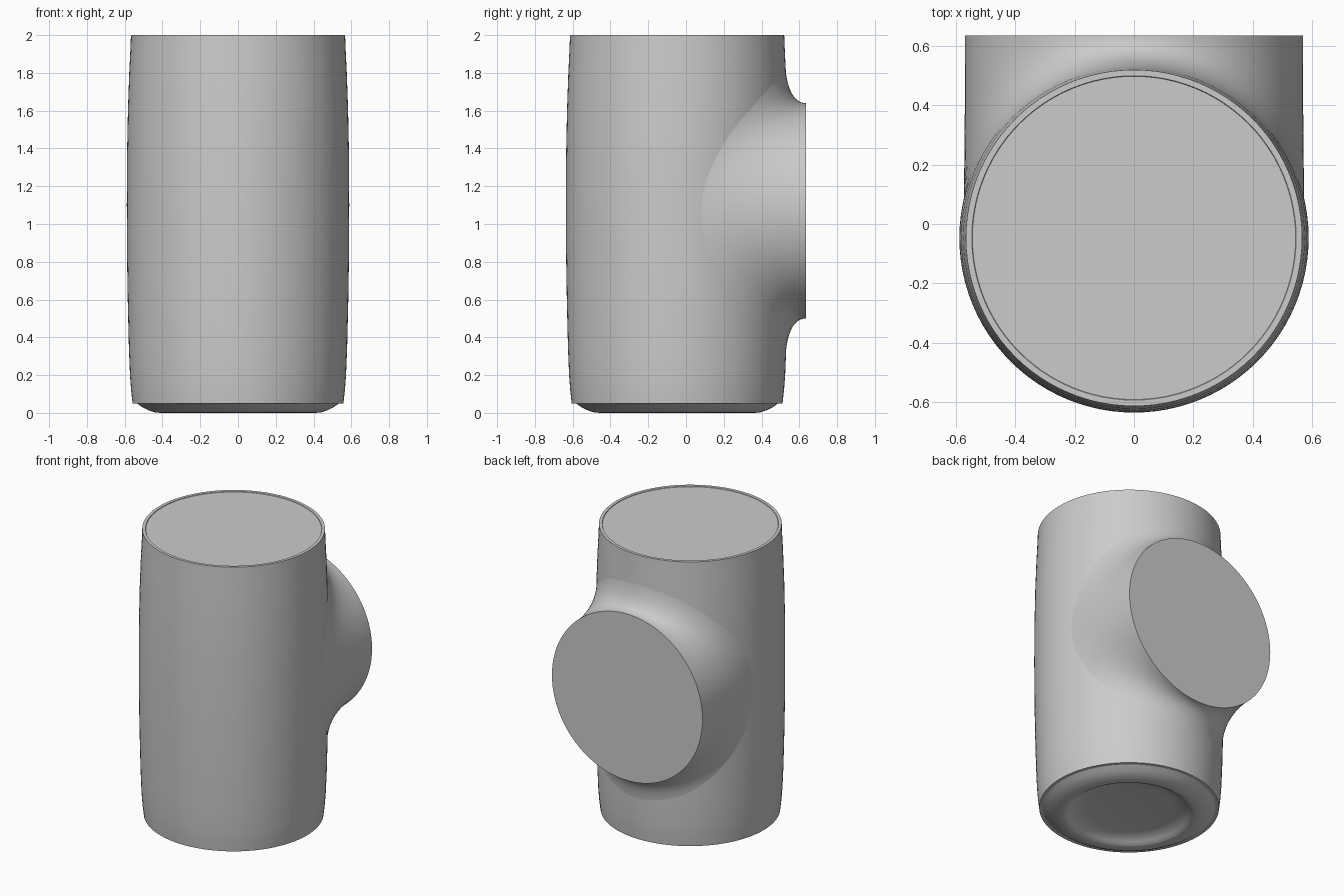
import bpy, bmesh
from math import sin, cos, asin, pi, sqrt

if "Cube" in bpy.data.objects:
    bpy.data.objects.remove(bpy.data.objects["Cube"])

YC = -0.047                      # body axis offset
BR_Z, BR_R, BR_Y = 1.07, 0.57, 0.636   # side branch centre height, radius, end plane
WALL = [(0.05, .558), (0.12, .566), (0.2, .572), (0.35, .578), (0.6, .584), (0.85, .588),
        (1.1, .589), (1.35, .588), (1.6, .583), (1.8, .576), (1.9, .571), (2.0, .567)]


def wall_radius(z):
    for (z0, r0), (z1, r1) in zip(WALL, WALL[1:]):
        if z <= z1:
            return r0 + (r1 - r0) * (z - z0) / (z1 - z0)
    return WALL[-1][1]


def finish(name, bm):
    bmesh.ops.recalc_face_normals(bm, faces=bm.faces)
    me = bpy.data.meshes.new(name)
    bm.to_mesh(me)
    bm.free()
    ob = bpy.data.objects.new(name, me)
    bpy.context.collection.objects.link(ob)
    bpy.context.view_layer.objects.active = ob
    ob.select_set(True)
    bpy.ops.object.shade_smooth_by_angle(angle=pi / 6)
    ob.select_set(False)
    return ob


def skin(bm, rings, cap_first=False, cap_last=False):
    loops = [[bm.verts.new(p) for p in ring] for ring in rings]
    n = len(loops[0])
    for a, b in zip(loops, loops[1:]):
        for i in range(n):
            j = (i + 1) % n
            bm.faces.new((a[i], a[j], b[j], b[i]))
    if cap_first:
        bm.faces.new(loops[0])
    if cap_last:
        bm.faces.new(loops[-1])


# Barrel body: dished underside, rounded foot, bulging wall, flat lid
foot = [(.28, .045), (.33, .038), (.37, .018), (.39, .003), (.41, .0), (.44, .003),
        (.475, .014), (.505, .029), (.53, .047), (.535, .05)]
lid = [(.547, 2.0), (.545, 1.996)]
profile = foot + [(r, z) for z, r in WALL] + lid
N = 96
bm = bmesh.new()
skin(bm, [[(r * sin(2 * pi * i / N), YC + r * cos(2 * pi * i / N), z) for i in range(N)]
          for r, z in profile], True, True)
# open the wall where the branch covers it
hidden = []
for f in bm.faces:
    if all(v.co.y > 0.05 and sqrt(v.co.x ** 2 + (v.co.z - BR_Z) ** 2) < BR_R for v in f.verts):
        hidden.append(f)
bmesh.ops.delete(bm, geom=hidden, context='FACES')
finish("barrel_body", bm)


# Side branch: flat round end flowing into the wall through a soft fillet
def on_wall(phi, z, sink=0.0):
    r = wall_radius(z) - sink
    return (r * sin(phi), YC + r * cos(phi), z)


M, STEPS, SPREAD = 128, 16, 0.23
rings = [[] for _ in range(STEPS + 1)]
for i in range(M):
    a = 2 * pi * i / M
    x, z = BR_R * cos(a), BR_Z + BR_R * sin(a)
    phi = asin(x / wall_radius(z))
    p0 = (x, BR_Y, z)
    p1 = on_wall(phi, z)
    p2 = on_wall(phi + SPREAD / .589 * cos(a), z + SPREAD * sin(a), .003)
    for k in range(STEPS + 1):
        t = k / STEPS
        rings[k].append([(1 - t) ** 2 * u + 2 * t * (1 - t) * v + t * t * w
                         for u, v, w in zip(p0, p1, p2)])
bm = bmesh.new()
skin(bm, rings, cap_first=True)
finish("side_branch", bm)
